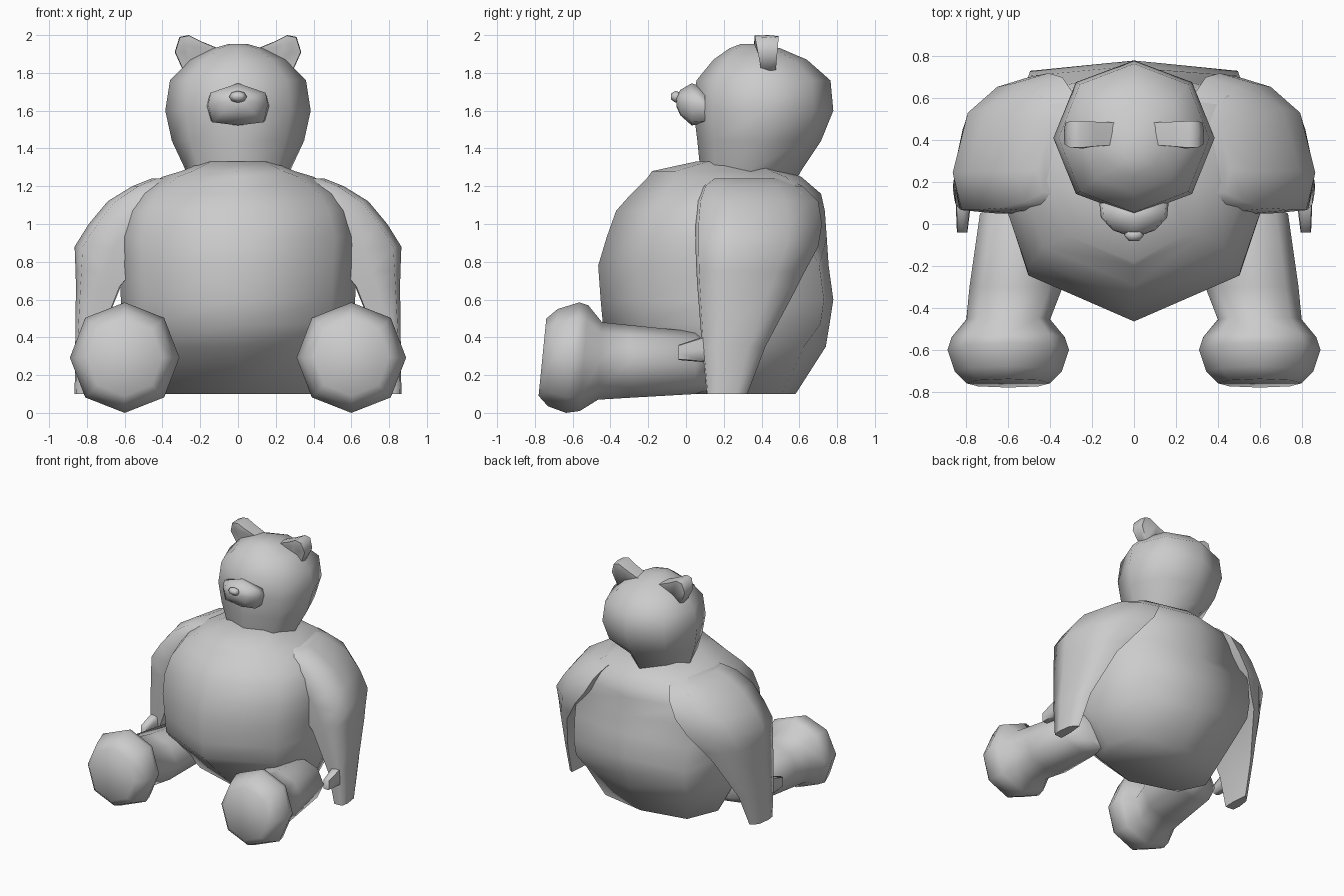
import bpy, bmesh, math
from mathutils import Vector

if "Cube" in bpy.data.objects:
    bpy.data.objects.remove(bpy.data.objects["Cube"])

K = 0.72


def section(fx, fy, bx, by):
    """Symmetric eight-point section from its front and back corner."""
    return [(0, -1), (fx, -fy), (1, 0), (bx, by), (0, 1), (-bx, by), (-1, 0), (-fx, -fy)]


ROUND = section(K, K, K, K)
BASE = section(.8, .64, .78, .78)     # torso underside
LOW = section(.8, .64, .80, .92)      # torso: pointed belly, square back
HIGH = section(.8, .64, .84, .80)     # torso near the shoulders
NAPE = section(K, K, .58, .5)         # neck, pointed at the back
SNOUT = section(.86, .85, .92, .55)
# arm section: round outside, square where it meets the torso
ARM = [(0, -1), (.8, -.95), (1, -.4), (.66, .48), (0, .86), (-.7, 1), (-1, 0), (-.95, -1)]


def span(t, lo, hi):
    return (lo + hi) / 2 + t * (hi - lo) / 2


def flat_ring(z, x0, x1, y0, y1, unit=ROUND):
    return [Vector((span(u, x0, x1), span(v, y0, y1), z)) for u, v in unit]


def upright_ring(y, x0, x1, z0, z1, tilt=0, unit=ROUND):
    return [Vector((span(u, x0, x1), y + tilt * v * (z1 - z0) / 2, span(v, z0, z1)))
            for u, v in unit]


def loft(name, rings, mirror=False, angle=75):
    bm = bmesh.new()
    loops = [[bm.verts.new(p) for p in r] for r in rings]
    n = len(rings[0])
    for a, b in zip(loops, loops[1:]):
        for i in range(n):
            j = (i + 1) % n
            bm.faces.new((a[i], a[j], b[j], b[i]))
    bm.faces.new(loops[0])
    bm.faces.new(loops[-1])
    bmesh.ops.recalc_face_normals(bm, faces=bm.faces)
    mesh = bpy.data.meshes.new(name)
    bm.to_mesh(mesh)
    bm.free()
    ob = bpy.data.objects.new(name, mesh)
    bpy.context.collection.objects.link(ob)
    if mirror:
        ob.modifiers.new("mirror", 'MIRROR')
    bpy.ops.object.select_all(action='DESELECT')
    bpy.context.view_layer.objects.active = ob
    ob.select_set(True)
    bpy.ops.object.shade_smooth_by_angle(angle=math.radians(angle))
    return ob


# Torso: z, half width, front, back, section
loft("torso", [flat_ring(z, -w, w, f, b, s) for z, w, f, b, s in [
    (.10, .47, -.06, .58, BASE), (.35, .59, -.32, .74, BASE), (.47, .61, -.44, .76, LOW),
    (.60, .62, -.452, .78, LOW), (.78, .63, -.465, .755, LOW), (.93, .64, -.42, .745, HIGH),
    (1.07, .60, -.37, .735, HIGH), (1.16, .54, -.29, .715, HIGH), (1.25, .40, -.20, .61, HIGH),
    (1.28, .30, -.18, .52, HIGH), (1.33, .18, .05, .4, HIGH)]])

# Head with neck
loft("head", [flat_ring(z, -w, w, f, b, s) for z, w, f, b, s in [
    (1.18, .25, .10, .55, NAPE), (1.29, .28, .075, .615, NAPE), (1.44, .35, .06, .715, ROUND),
    (1.60, .385, .04, .78, ROUND), (1.76, .36, .055, .765, ROUND), (1.87, .25, .145, .64, ROUND),
    (1.93, .13, .23, .50, ROUND), (1.953, .05, .29, .40, ROUND)]])

# Muzzle and nose
loft("muzzle", [upright_ring(y, -w, w, a, b, 0, SNOUT) for y, w, a, b in [
    (.10, .165, 1.53, 1.72), (.03, .158, 1.522, 1.745),
    (-.03, .10, 1.575, 1.71), (-.05, .045, 1.62, 1.68)]])
loft("nose", [upright_ring(y, -w, w, a, b) for y, w, a, b in [
    (-.03, .035, 1.65, 1.695), (-.055, .047, 1.642, 1.705), (-.08, .025, 1.66, 1.69)]])

# Ears: thick rounded flaps that lean slightly forward
outline = [(.08, 1.92), (.19, 1.965), (.26, 2.0), (.31, 1.99), (.335, 1.91), (.29, 1.81), (.19, 1.80)]


def ear_ring(scale, y, lean):
    return [Vector((.23 + (x - .23) * scale, y - lean * (z - 1.8), 1.91 + (z - 1.91) * scale))
            for x, z in outline]


loft("ear", [ear_ring(.93, .475, -.08), ear_ring(1, .44, 0),
             ear_ring(.97, .40, .18), ear_ring(.5, .40, .2)], mirror=True)

# Arms hanging from the shoulders
loft("arm", [flat_ring(*r, ARM) for r in [
    (.10, .785, .865, .11, .325), (.35, .75, .862, .085, .42), (.67, .62, .858, .06, .59),
    (.75, .55, .86, .055, .63), (.88, .44, .865, .05, .70), (1.0, .34, .79, .05, .72),
    (1.12, .28, .69, .06, .70), (1.20, .24, .56, .09, .62), (1.24, .2, .46, .14, .54)]],
    mirror=True)

# Thumbs
loft("thumb", [upright_ring(y, a, b, c, d, 0, section(.9, .9, .9, .9)) for y, a, b, c, d in [
    (.18, .77, .845, .26, .42), (.08, .78, .85, .27, .40), (-.04, .795, .845, .28, .36)]],
    mirror=True)

# Legs with bulging round feet
loft("leg", [upright_ring(*r) for r in [
    (-.76, .40, .80, .09, .50, .1), (-.705, .345, .855, .035, .55, .1),
    (-.60, .31, .89, .0, .585, .12), (-.54, .33, .87, .01, .57, .08),
    (-.455, .40, .80, .07, .48, .05), (-.30, .34, .785, .08, .465),
    (.05, .33, .735, .10, .43), (.14, .32, .56, .13, .38)]], mirror=True)
